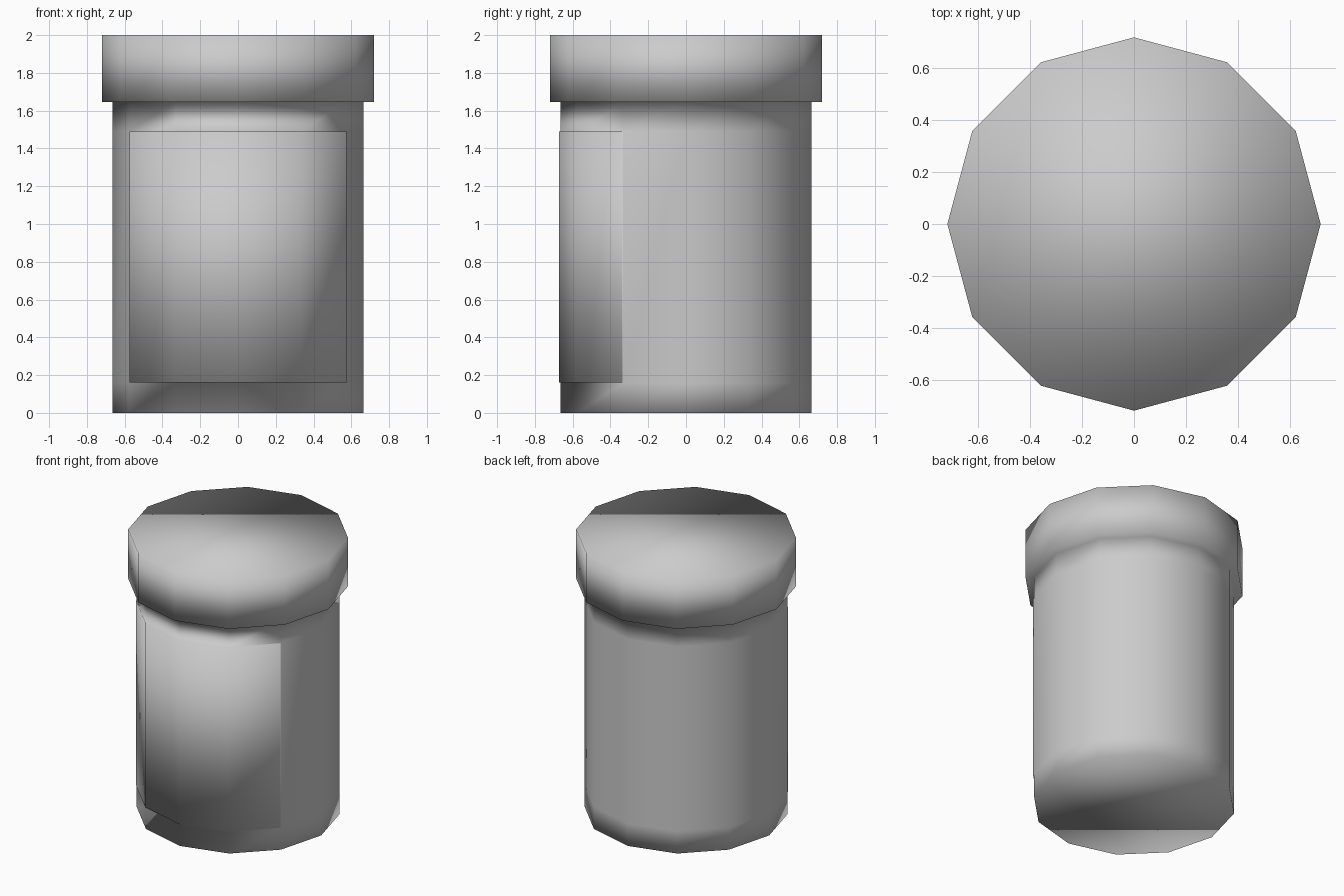
import bpy, bmesh
from math import sin, cos, pi
from mathutils import Vector

if "Cube" in bpy.data.objects:
    bpy.data.objects.remove(bpy.data.objects["Cube"])

SIDES = 12
# radius, height: base, label bottom, label top, shoulder, lid rim, lid top
PROFILE = [(0.664, 0), (0.664, 0.16), (0.664, 1.49),
           (0.664, 1.645), (0.72, 1.645), (0.72, 2.0)]

bm = bmesh.new()

# Stacked rings for the body and the lid
rings = [[bm.verts.new((r * cos(2 * pi * i / SIDES), r * sin(2 * pi * i / SIDES), z))
          for i in range(SIDES)] for r, z in PROFILE]
label = []
for level, (low, high) in enumerate(zip(rings, rings[1:])):
    for i in range(SIDES):
        j = (i + 1) % SIDES
        face = bm.faces.new((low[i], low[j], high[j], high[i]))
        if level == 1 and 7 <= i <= 10:
            label.append(face)

# Closed base and lid top
bm.faces.new(rings[0][::-1])
bm.faces.new(rings[-1])

# Raised label panel on the front four sides
result = bmesh.ops.extrude_face_region(bm, geom=label)
raised = [g for g in result["geom"] if isinstance(g, bmesh.types.BMVert)]
bmesh.ops.translate(bm, verts=raised, vec=Vector((0, -0.008, 0)))
leftover = [f for f in label if f.is_valid]
if leftover:
    bmesh.ops.delete(bm, geom=leftover, context='FACES')
bmesh.ops.recalc_face_normals(bm, faces=bm.faces[:])

# One continuous surface with soft shading
for face in bm.faces:
    face.smooth = True
mesh = bpy.data.meshes.new("bottle_with_lid")
bm.to_mesh(mesh)
bm.free()
bpy.context.collection.objects.link(bpy.data.objects.new("bottle_with_lid", mesh))
